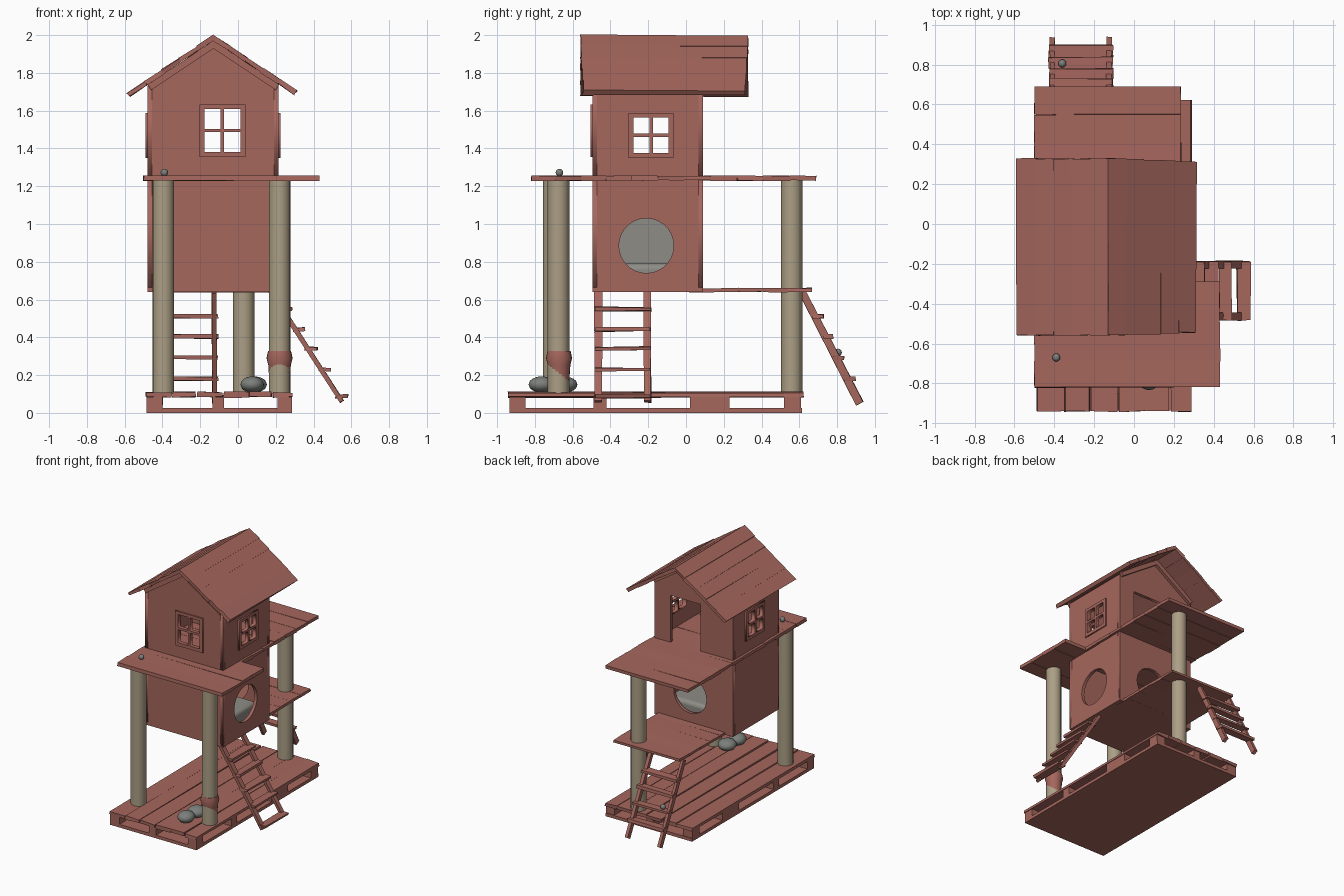
import bpy, bmesh, math, random
from mathutils import Matrix, Vector

if "Cube" in bpy.data.objects:
    bpy.data.objects.remove(bpy.data.objects["Cube"])

random.seed(4)
smooth = []


def material(name, rgb):
    m = bpy.data.materials.new(name)
    m.diffuse_color = (*rgb, 1)
    m.use_nodes = True
    m.node_tree.nodes["Principled BSDF"].inputs["Base Color"].default_value = m.diffuse_color
    return m


WOOD = material("red brown wood", (0.38, 0.135, 0.11))
POST = material("tan rope post", (0.41, 0.345, 0.235))
STONE = material("grey stone", (0.20, 0.215, 0.20))
CUSHION = material("grey cushion", (0.27, 0.265, 0.24))


def link(name, me, mat):
    ob = bpy.data.objects.new(name, me)
    bpy.context.collection.objects.link(ob)
    me.materials.clear()
    me.materials.append(mat)
    return ob


def box(name, loc, dim, rot=Matrix.Identity(4), jit=0.0, mat=WOOD):
    bm = bmesh.new()
    bmesh.ops.create_cube(bm, size=1)
    for v in bm.verts:
        v.co = Vector(a * b for a, b in zip(v.co, dim))
        v.co += Vector(random.uniform(-jit, jit) for _ in range(3))
    bm.transform(Matrix.Translation(loc) @ rot)
    me = bpy.data.meshes.new(name)
    bm.to_mesh(me)
    bm.free()
    return link(name, me, mat)


def span(name, x, y, z, jit=0.0, mat=WOOD):
    """Box given by its ranges."""
    r = (x, y, z)
    return box(name, Vector((a + b) / 2 for a, b in r), [b - a for a, b in r], jit=jit, mat=mat)


def beam(name, p, q, w, d):
    p, q = Vector(p), Vector(q)
    rot = (q - p).to_track_quat('Z', 'Y').to_matrix().to_4x4()
    return box(name, (p + q) / 2, (w, d, (q - p).length), rot, 0.003)


def rect(u0, u1, v0, v1):
    return [(u0, v0), (u1, v0), (u1, v1), (u0, v1)]


def circle(u, v, r, n=28):
    return [(u + r * math.cos(i * math.tau / n), v + r * math.sin(i * math.tau / n)) for i in range(n)]


FACE_Y = Matrix.Rotation(math.pi / 2, 4, 'X')
FACE_X = Matrix(((0, 0, 1, 0), (1, 0, 0, 0), (0, 1, 0, 0), (0, 0, 0, 1)))


def plate(name, loops, thick, face, pos):
    """Upright sheet: first loop is the outline, the others are holes."""
    cu = bpy.data.curves.new(name, 'CURVE')
    cu.dimensions, cu.fill_mode, cu.extrude = '2D', 'BOTH', thick / 2
    for loop in loops:
        sp = cu.splines.new('POLY')
        sp.points.add(len(loop) - 1)
        for pt, (u, v) in zip(sp.points, loop):
            pt.co = (u, v, 0, 1)
        sp.use_cyclic_u = True
    tmp = bpy.data.objects.new("tmp", cu)
    bpy.context.collection.objects.link(tmp)
    bpy.context.view_layer.update()
    me = bpy.data.meshes.new_from_object(tmp.evaluated_get(bpy.context.evaluated_depsgraph_get()))
    bpy.data.objects.remove(tmp)
    off = (0, pos, 0) if face is FACE_Y else (pos, 0, 0)
    me.transform(Matrix.Translation(off) @ face)
    me.name = name
    return link(name, me, WOOD)


def lathe(name, x, y, prof, mat, n=20):
    bm = bmesh.new()
    rings = [[bm.verts.new((x + r * math.cos(i * math.tau / n), y + r * math.sin(i * math.tau / n), z))
              for i in range(n)] for r, z in prof]
    for a, b in zip(rings, rings[1:]):
        for i in range(n):
            bm.faces.new((a[i], a[(i + 1) % n], b[(i + 1) % n], b[i]))
    bm.faces.new(rings[0][::-1])
    bm.faces.new(rings[-1])
    me = bpy.data.meshes.new(name)
    bm.to_mesh(me)
    bm.free()
    smooth.append(link(name, me, mat))


def stone(name, loc, dim):
    bm = bmesh.new()
    bmesh.ops.create_icosphere(bm, subdivisions=3, radius=1)
    bm.transform(Matrix.Translation(loc) @ Matrix.Diagonal((*dim, 1)))
    me = bpy.data.meshes.new(name)
    bm.to_mesh(me)
    bm.free()
    smooth.append(link(name, me, STONE))


# pallet base: sheet, blocks and planks
span("pallet_bottom", (-0.485, 0.285), (-0.935, 0.615), (0, 0.025))
for bx in ((-0.485, -0.40), (-0.135, -0.075), (0.21, 0.285)):
    for by in ((-0.935, -0.85), (-0.49, -0.42), (0.02, 0.23), (0.52, 0.61)):
        span("pallet_block", bx, by, (0.025, 0.085))
edges = (-0.49, -0.35, -0.22, -0.08, 0.06, 0.18, 0.29)
for a, b in zip(edges, edges[1:]):
    span("pallet_plank", (a + 0.003, b - 0.003), (-0.94, 0.62), (0.083, 0.11), 0.004)


# plank decks
def deck(name, x, y, z, n):
    w = (y[1] - y[0]) / n
    for i in range(n):
        span(name, x, (y[0] + i * w, y[0] + (i + 1) * w), z, 0.003)


deck("upper_deck_front", (-0.50, 0.43), (-0.82, -0.29), (1.23, 1.255), 4)
deck("upper_deck_back", (-0.50, 0.235), (-0.29, 0.69), (1.23, 1.255), 7)
deck("lower_deck", (-0.41, 0.18), (0.02, 0.665), (0.64, 0.66), 5)

# posts and flower pot
for n, x, y in (("front_left_post", -0.395, -0.70), ("front_right_post", 0.22, -0.675), ("back_post", 0.03, 0.56)):
    lathe(n, x, y, [(0.057, 0.10), (0.057, 1.235)], POST)
lathe("pot", 0.22, -0.672, [(0.05, 0.11), (0.06, 0.255), (0.069, 0.29), (0.061, 0.328)], WOOD)

# lower room
X0, X1, Y0, Y1 = -0.48, 0.215, -0.495, 0.09
T = 0.025
span("lower_floor", (X0, X1), (Y0, Y1), (0.64, 0.665))
plate("lower_front_wall", [rect(X0, X1, 0.65, 1.24)], T, FACE_Y, Y0 + T / 2)
plate("lower_back_wall", [rect(X0, X1, 0.65, 1.24), circle(-0.10, 0.875, 0.145)], T, FACE_Y, Y1 - T / 2)
plate("lower_left_wall", [rect(Y0, Y1, 0.65, 1.24)], T, FACE_X, X0 + T / 2)
plate("lower_right_wall", [rect(Y0, Y1, 0.65, 1.24), circle(-0.21, 0.885, 0.145)], T, FACE_X, X1 - T / 2)

# cushions inside the lower room
for n, x, z in (("seat_cushion", (-0.44, 0.14), (0.665, 0.79)), ("back_cushion", (-0.452, -0.38), (0.70, 1.09))):
    ob = span(n, x, (-0.45, 0.04), z, mat=CUSHION)
    bv = ob.modifiers.new("round", 'BEVEL')
    bv.width, bv.segments = 0.03, 4
    smooth.append(ob)

# upper room with gables, windows and door
EAVE, PEAK, RX = 1.73, 1.965, -0.13
gable = [(X0, 1.24), (X1, 1.24), (X1, EAVE), (RX, PEAK), (X0, EAVE)]
door = [(X0, 1.24), (-0.19, 1.24), (-0.19, 1.63), (0.075, 1.63), (0.075, 1.24)] + gable[1:]
front_win, side_win = (-0.18, 0.015, 1.38, 1.61), (-0.28, -0.09, 1.375, 1.565)
plate("upper_front_wall", [gable, rect(*front_win)], T, FACE_Y, Y0 + T / 2)
plate("upper_back_wall", [door], T, FACE_Y, Y1 - T / 2)
for side, x in (("left", X0 + T / 2), ("right", X1 - T / 2)):
    plate("upper_%s_wall" % side, [rect(Y0, Y1, 1.24, EAVE), rect(*side_win)], T, FACE_X, x)


def window(name, win, face, pos):
    u0, u1, v0, v1 = win
    um, vm, g = (u0 + u1) / 2, (v0 + v1) / 2, 0.009
    panes = [rect(a, b, c, d) for a, b in ((u0 + .002, um - g), (um + g, u1 - .002))
             for c, d in ((v0 + .002, vm - g), (vm + g, v1 - .002))]
    plate(name, [rect(u0 - .025, u1 + .025, v0 - .025, v1 + .022)] + panes, 0.03, face, pos)


window("front_window", front_win, FACE_Y, Y0 + 0.004)
window("left_window", side_win, FACE_X, X0 + 0.004)
window("right_window", side_win, FACE_X, X1 - 0.004)

# plank roof and gable trim
ANG, N = math.atan2(0.30, 0.45), 5
for s, name, length in ((-1, "left", 0.55), (1, "right", 0.53)):
    rot = Matrix.Rotation(s * ANG, 4, 'Y')
    down = Vector((s * math.cos(ANG), 0, -math.sin(ANG)))
    nor = Vector((s * math.sin(ANG), 0, math.cos(ANG)))
    top = Vector((RX, -0.115, 2.0))
    w = length / N
    for i in range(N):
        box("roof_%s_plank" % name, top + down * (i + 0.5) * w - nor * 0.0125,
            (w + 0.002, 0.885 - (0.006 * i if s > 0 else 0), 0.025), rot, 0.004)
    for y in (Y0 - 0.012, Y1 + 0.012):
        box("gable_trim_" + name, Vector((RX, y, 2.0)) + down * 0.22 - nor * 0.042, (0.43, 0.024, 0.035), rot)

# ladders
rungs = (0.55, 0.44, 0.34, 0.23, 0.09)
for y in (-0.465, -0.205):
    beam("side_ladder_rail", (0.17, y, 0.65), (0.55, y, 0.06), 0.04, 0.025)
for z in rungs:
    x = 0.17 + (0.65 - z) / 0.59 * 0.38 + 0.018
    box("side_ladder_rung", (x, -0.335, z), (0.065, 0.295, 0.02), jit=0.005)
for x in (-0.41, -0.125):
    beam("back_ladder_rail", (x, 0.615, 0.64), (x, 0.92, 0.05), 0.025, 0.04)
for z in (0.51, 0.405, 0.295, 0.18):
    y = 0.615 + (0.64 - z) / 0.59 * 0.305 + 0.015
    box("back_ladder_rung", (-0.267, y, z), (0.32, 0.06, 0.02), jit=0.005)

# stones and small balls
stone("stone_back", (0.085, -0.645, 0.15), (0.068, 0.07, 0.043))
stone("stone_front", (0.075, -0.765, 0.15), (0.062, 0.068, 0.043))
stone("deck_ball", (-0.39, -0.67, 1.272), (0.02, 0.02, 0.02))
stone("ladder_ball", (-0.36, 0.805, 0.32), (0.02, 0.02, 0.02))

# smooth shading on round parts
bpy.ops.object.select_all(action='DESELECT')
for ob in smooth:
    ob.select_set(True)
bpy.context.view_layer.objects.active = smooth[0]
bpy.ops.object.shade_smooth_by_angle(angle=math.radians(35))
